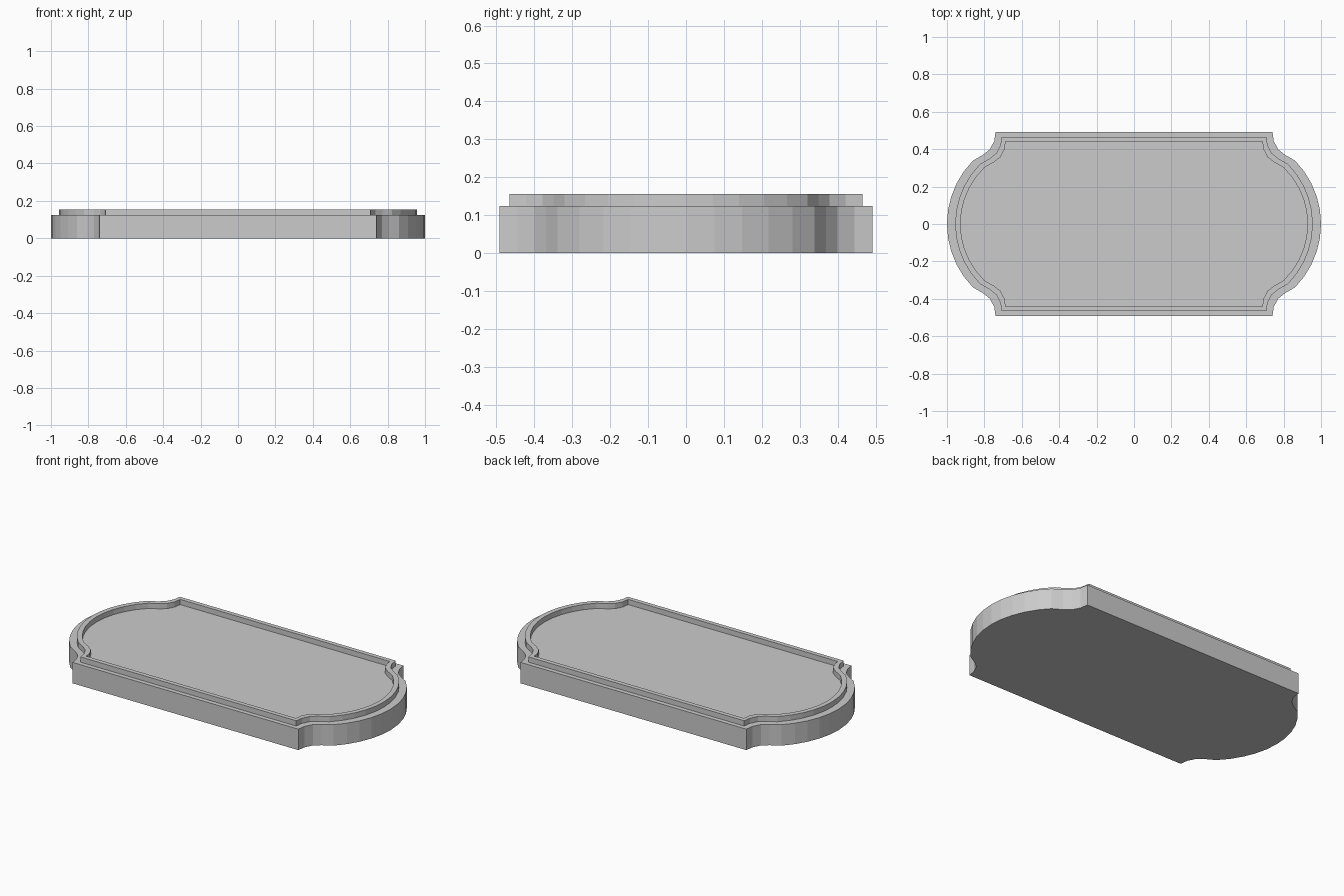
import bpy, bmesh, math

if "Cube" in bpy.data.objects:
    bpy.data.objects.remove(bpy.data.objects["Cube"])

# Quarter outline: notched corner, then the rounded end
W, D = 1.0, 0.4925
quarter = [(0.74, D), (0.747, 0.445), (0.77, 0.40), (0.807, 0.37)]
R, cx, sweep, segs = 0.483, 0.517, math.radians(44.5), 5
for i in range(segs + 1):
    a = sweep * (1 - i / segs)
    quarter.append((cx + R * math.cos(a), R * math.sin(a)))

# Mirror into the full closed outline (clockwise from the back right corner)
right = quarter + [(x, -y) for x, y in reversed(quarter[:-1])]
outline = right + [(-x, y) for x, y in reversed(right)]


def build(name, rings):
    """Skin stacked scaled copies of the outline; cap the first and last."""
    bm = bmesh.new()
    loops = [[bm.verts.new((x * sx, y * sy, z)) for x, y in outline]
             for sx, sy, z in rings]
    n = len(outline)
    for a, b in zip(loops, loops[1:]):
        for i in range(n):
            j = (i + 1) % n
            bm.faces.new((a[i], a[j], b[j], b[i]))
    bm.faces.new(loops[0])
    bm.faces.new(loops[-1])
    bmesh.ops.recalc_face_normals(bm, faces=bm.faces)
    mesh = bpy.data.meshes.new(name)
    bm.to_mesh(mesh)
    bm.free()
    obj = bpy.data.objects.new(name, mesh)
    bpy.context.collection.objects.link(obj)
    return obj


# Tray: base wall, ledge, raised rim and recessed floor
build("plinth_tray", [
    (1, 1, 0), (1, 1, 0.124),
    (0.956, 0.946, 0.124), (0.956, 0.946, 0.155),
    (0.928, 0.893, 0.155), (0.928, 0.893, 0.124),
])
